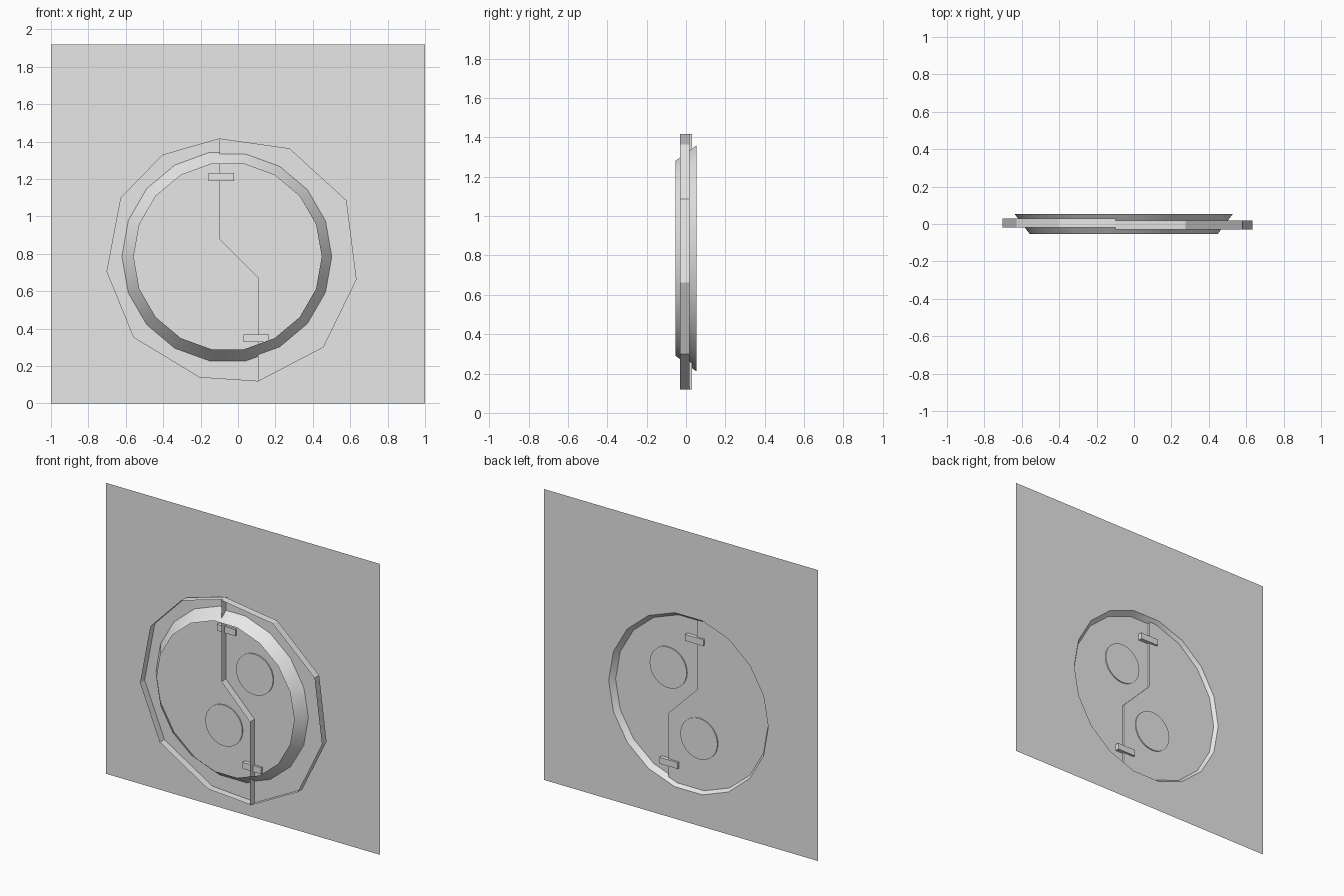
import bpy, bmesh, math
from mathutils import Matrix

cube = bpy.data.objects.get("Cube")
if cube:
    bpy.data.objects.remove(cube, do_unlink=True)

grey = bpy.data.materials.new("light grey")
grey.use_nodes = True
grey.diffuse_color = (0.8, 0.8, 0.8, 1)
grey.node_tree.nodes["Principled BSDF"].inputs["Base Color"].default_value = (0.8, 0.8, 0.8, 1)

CX, CZ = -0.055, 0.785            # centre of the round opening
SIDES = 18
FRONT, BACK = -0.053, 0.053
R_FRONT, R_BACK = 0.503, 0.583


def finish(name, bm, smooth=False):
    me = bpy.data.meshes.new(name)
    bm.to_mesh(me)
    bm.free()
    ob = bpy.data.objects.new(name, me)
    bpy.context.collection.objects.link(ob)
    me.materials.append(grey)
    for p in me.polygons:
        p.use_smooth = smooth
    return ob


def ring(bm, r, y):
    step = math.tau / SIDES
    return [bm.verts.new((CX + r * math.cos(i * step), y, CZ + r * math.sin(i * step)))
            for i in range(SIDES)]


def loop_edges(bm, verts):
    return [bm.edges.new((verts[i - 1], verts[i])) for i in range(len(verts))]


# Thin wall sheet with a round opening
bm = bmesh.new()
corners = [bm.verts.new((x, BACK, z)) for x, z in ((-1, 0), (1, 0), (1, 1.92), (-1, 1.92))]
edges = loop_edges(bm, corners) + loop_edges(bm, ring(bm, R_BACK, BACK))
bmesh.ops.triangle_fill(bm, use_beauty=True, use_dissolve=False, edges=edges, normal=(0, 1, 0))
finish("wall", bm)

# Tapered open collar around the opening
bm = bmesh.new()
a, b = ring(bm, R_FRONT, FRONT), ring(bm, R_BACK, BACK)
for i in range(SIDES):
    bm.faces.new((a[i - 1], a[i], b[i], b[i - 1]))
bmesh.ops.recalc_face_normals(bm, faces=bm.faces)
finish("collar", bm, smooth=True)


# Door leaves: shallow trays, closed at the back and open at the front
def leaf(name, outline, y_front, y_back):
    bm = bmesh.new()
    back = [bm.verts.new((x, y_back, z)) for x, z in outline]
    front = [bm.verts.new((x, y_front, z)) for x, z in outline]
    for i in range(len(outline)):
        bm.faces.new((back[i - 1], back[i], front[i], front[i - 1]))
    bm.faces.new(back)
    finish(name, bm)


top, bottom = (-0.10, 1.417), (0.108, 0.118)
seam = [(0.108, 0.67), (-0.10, 0.88)]
leaf("left_leaf", [top, (0.275, 1.364), (0.58, 1.086), (0.634, 0.663), (0.457, 0.30),
                   bottom] + seam, -0.03, 0.018)
leaf("right_leaf", [top, (-0.404, 1.33), (-0.628, 1.10), (-0.703, 0.706), (-0.559, 0.353),
                    (-0.206, 0.139), bottom] + seam, -0.018, 0.03)

# Round plates set through the leaves
for name, x, y, z in (("left_plate", 0.113, 0.018, 0.968), ("right_plate", -0.12, 0.03, 0.565)):
    bm = bmesh.new()
    bmesh.ops.create_cone(bm, cap_ends=True, segments=32, radius1=0.135, radius2=0.135, depth=0.014,
                          matrix=Matrix.Translation((x, y, z)) @ Matrix.Rotation(math.pi / 2, 4, 'X'))
    finish(name, bm)

# Latch bars across the seam
for name, x, z in (("upper_latch", -0.09, 1.21), ("lower_latch", 0.097, 0.349)):
    bm = bmesh.new()
    bmesh.ops.create_cube(bm, size=1, matrix=Matrix.Translation((x, 0.024, z))
                          @ Matrix.Diagonal((0.135, 0.04, 0.042, 1)))
    finish(name, bm)
